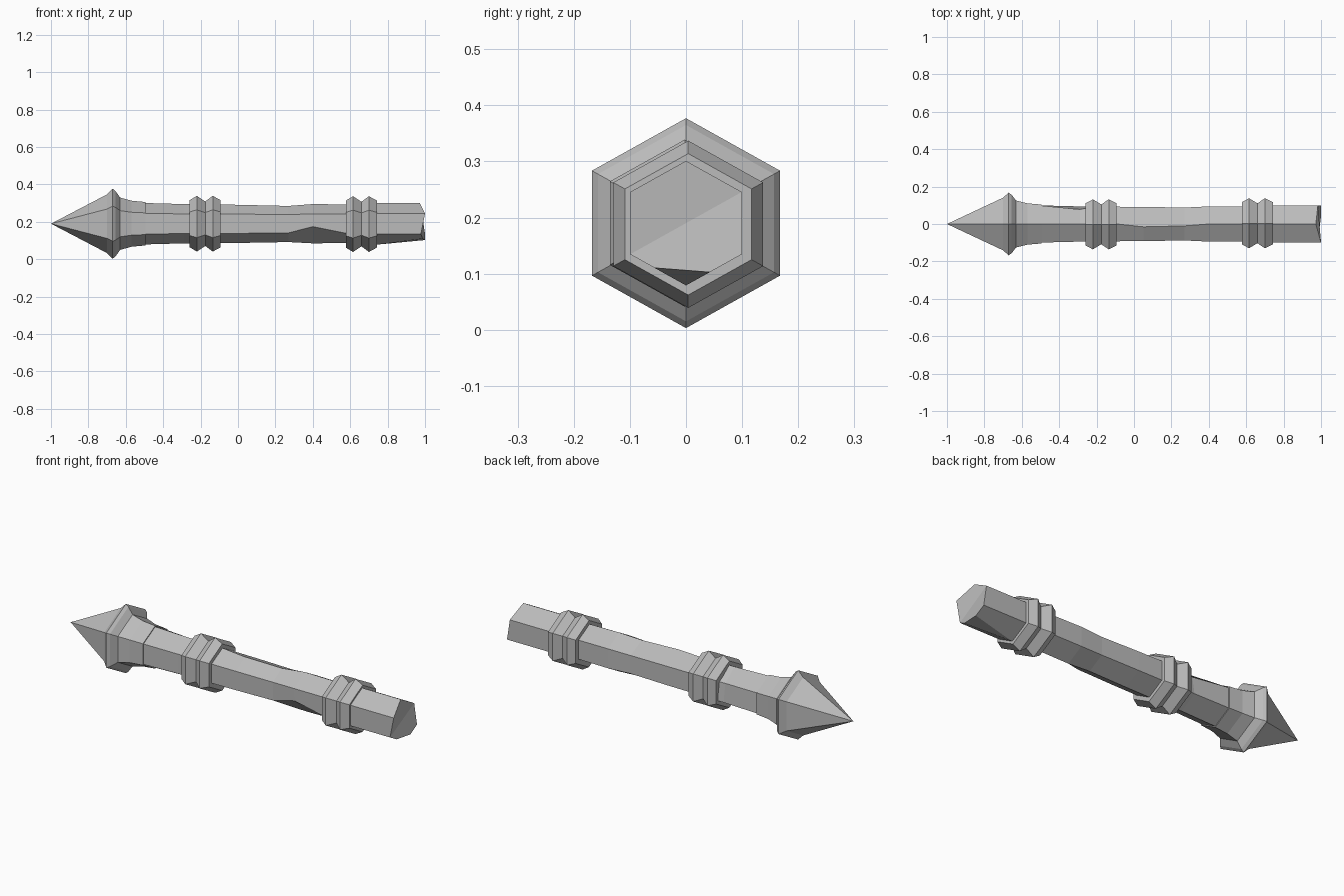
import bpy, bmesh, math
from mathutils import Vector

cube = bpy.data.objects.get("Cube")
if cube:
    bpy.data.objects.remove(cube)

AXIS_Z = 0.19   # height of the long axis
WIDEN = 1.035   # hexagons are slightly wide in y

grey = bpy.data.materials.new("stone_grey")
grey.use_nodes = True
colour = (0.5, 0.5, 0.5, 1)
grey.diffuse_color = colour
grey.node_tree.nodes["Principled BSDF"].inputs["Base Color"].default_value = colour


def hex_point(x, r, k):
    """Corner k of a hexagon across the long axis; corner 0 is on top."""
    a = math.radians(90 + 60 * k)
    return Vector((x, r * math.cos(a) * WIDEN, AXIS_Z + r * math.sin(a)))


def loft(profile, nudges=None):
    """Hexagonal loft through (x, radius); nudges move single corners."""
    nudges = nudges or {}
    bm = bmesh.new()
    rings = []
    for i, (x, r) in enumerate(profile):
        if r == 0:
            rings.append([bm.verts.new((x, 0, AXIS_Z))] * 6)
        else:
            rings.append([bm.verts.new(hex_point(x, r, k) + Vector(nudges.get((i, k), (0, 0, 0))))
                          for k in range(6)])
    for a, b in zip(rings, rings[1:]):
        for k in range(6):
            n = (k + 1) % 6
            corners = [a[k], a[n], b[n], b[k]]
            bm.faces.new(list(dict.fromkeys(corners)))
    return bm, rings


def finish(bm, name):
    bmesh.ops.recalc_face_normals(bm, faces=bm.faces)
    mesh = bpy.data.meshes.new(name)
    bm.to_mesh(mesh)
    bm.free()
    mesh.materials.append(grey)
    obj = bpy.data.objects.new(name, mesh)
    bpy.context.collection.objects.link(obj)
    return obj


# Pointed head with a flared rim and a stepped neck
bm, rings = loft([(-1, 0), (-0.70, 0.157), (-0.67, 0.187), (-0.655, 0.175),
                  (-0.63, 0.14), (-0.57, 0.123), (-0.495, 0.116)])
bm.faces.new(rings[-1])
finish(bm, "pointed_head")

# Main shaft, with worn chips along its edges
chips = {(1, 5): (0, -0.016, -0.008), (4, 0): (0, -0.015, -0.002),
         (6, 2): (0, 0.004, 0.037), (5, 0): (0, -0.01, -0.003)}
bm, rings = loft([(-0.51, 0.111), (-0.29, 0.105), (-0.20, 0.105), (-0.09, 0.103),
                  (0.05, 0.102), (0.27, 0.098), (0.40, 0.105), (0.58, 0.103),
                  (0.66, 0.105)], chips)
bm.faces.new(rings[0])
bm.faces.new(rings[-1])
finish(bm, "shaft")

# Double-ridged collars
collar = [(-0.083, 0.126), (-0.045, 0.149), (0, 0.119), (0.04, 0.149), (0.082, 0.126)]
for name, centre, dy, dz in (("front_collar", -0.175, -0.002, 0), ("rear_collar", 0.66, 0.004, -0.002)):
    bm, rings = loft([(centre + x, r) for x, r in collar])
    bm.faces.new(rings[0])
    bm.faces.new(rings[-1])
    bmesh.ops.translate(bm, verts=bm.verts, vec=(0, dy, dz))
    finish(bm, name)

# Broken butt end: a diagonal valley across the end and a chipped lower edge
end_shift = (-0.028, 0, -0.022, 0, 0, -0.017)
bm, rings = loft([(0.66, 0.111), (1.0, 0.111)],
                 {(1, k): (dx, 0, 0) for k, dx in enumerate(end_shift)})
end = rings[1]
bm.faces.new(rings[0])
bm.faces.new([end[5], end[0], end[1], end[2]])
bm.faces.new([end[2], end[3], end[4], end[5]])
chip = [Vector((0.75, 0, 0.079)), Vector((1, -0.07, 0.113)), Vector((1, 0.05, 0.102))]
normal = (chip[1] - chip[0]).cross(chip[2] - chip[0])
if normal.z > 0:
    normal.negate()
cut = bmesh.ops.bisect_plane(bm, geom=bm.verts[:] + bm.edges[:] + bm.faces[:],
                             plane_co=chip[0], plane_no=normal, clear_outer=True)
edges = [e for e in cut["geom_cut"] if isinstance(e, bmesh.types.BMEdge)]
bmesh.ops.holes_fill(bm, edges=edges, sides=0)
finish(bm, "broken_butt")
